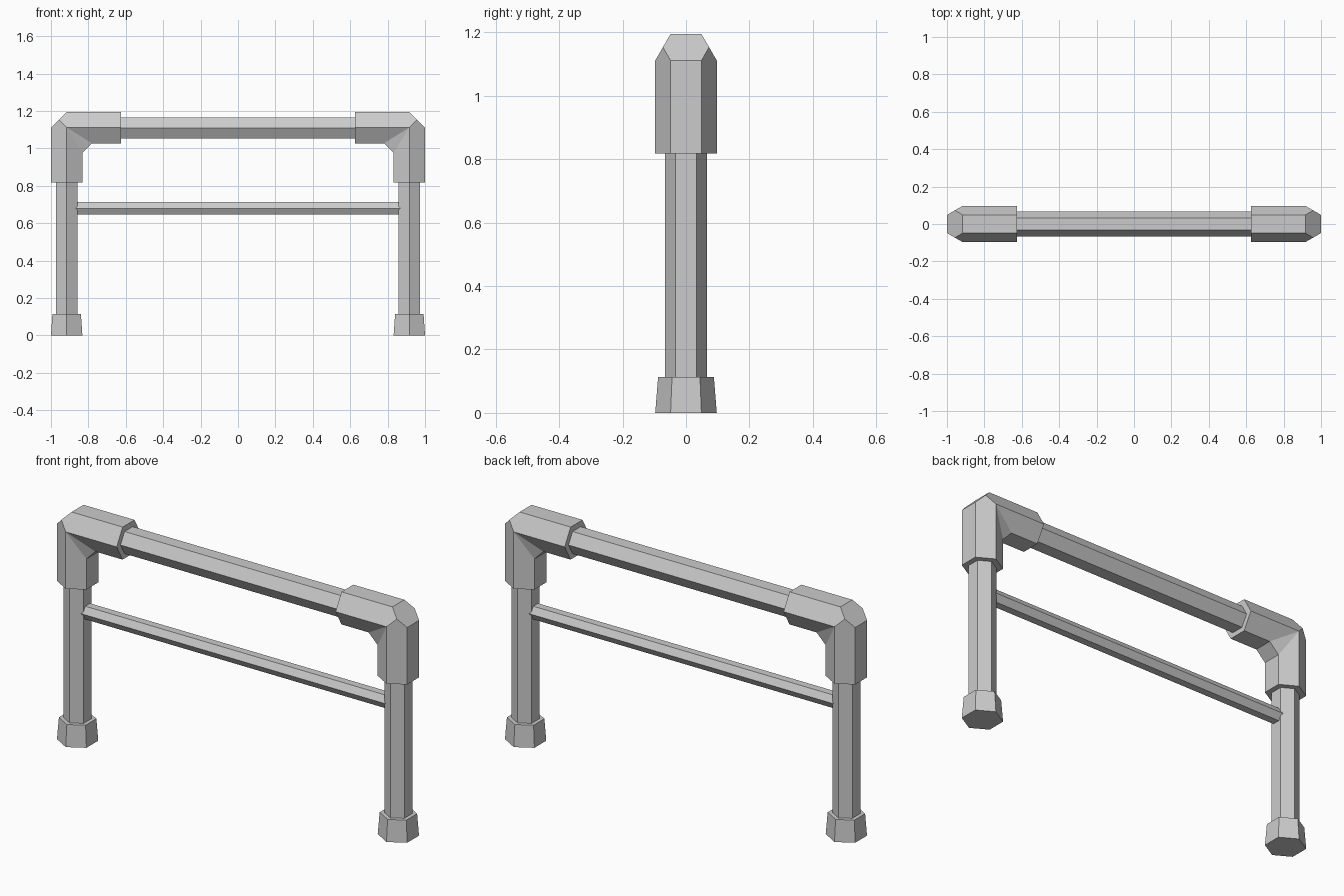
import bpy, bmesh
from math import sin, cos, pi
from mathutils import Vector

if "Cube" in bpy.data.objects:
    bpy.data.objects.remove(bpy.data.objects["Cube"])

CX, CZ = 0.916, 1.111      # leg centre line, top rail centre line
R = 0.097                  # radius of fittings
A = R * cos(pi / 6)        # flat-to-centre distance of fittings


def finish(name, bm):
    bmesh.ops.recalc_face_normals(bm, faces=bm.faces[:])
    me = bpy.data.meshes.new(name)
    bm.to_mesh(me)
    bm.free()
    ob = bpy.data.objects.new(name, me)
    bpy.context.collection.objects.link(ob)
    return ob


def loft(bm, rings):
    """Skin a list of six-point rings and cap both ends."""
    vs = [[bm.verts.new(p) for p in ring] for ring in rings]
    for a, b in zip(vs, vs[1:]):
        for i in range(6):
            j = (i + 1) % 6
            bm.faces.new((a[i], a[j], b[j], b[i]))
    bm.faces.new(vs[0])
    bm.faces.new(vs[-1])


def hexagon(r):
    """In-plane offset u and depth v, with corners facing front and back."""
    return [(r * sin(k * pi / 3), r * cos(k * pi / 3)) for k in range(6)]


def upright(name, x, sections):
    bm = bmesh.new()
    loft(bm, [[(x + u, v, z) for u, v in hexagon(r)] for z, r in sections])
    return finish(name, bm)


def crossbar(name, z, half, r):
    bm = bmesh.new()
    loft(bm, [[(x, v, z + u) for u, v in hexagon(r)] for x in (-half, half)])
    return finish(name, bm)


def elbow(name, s):
    bm = bmesh.new()
    h = hexagon(R)
    # mitred bend from the leg to the top rail
    loft(bm, [[(s * (CX - u), v, 0.817) for u, v in h],
              [(s * (CX - u), v, CZ - u) for u, v in h],
              [(s * 0.625, v, CZ - u) for u, v in h]])
    # flat cut across the outer corner
    cut = bmesh.ops.bisect_plane(
        bm, geom=bm.verts[:] + bm.edges[:] + bm.faces[:],
        plane_co=(s * (CX + A), 0, CZ), plane_no=Vector((s, 0, 1)).normalized(),
        clear_outer=True)
    edges = [e for e in cut['geom_cut'] if isinstance(e, bmesh.types.BMEdge)]
    bmesh.ops.edgeloop_fill(bm, edges=edges)
    # gusset in the inner corner
    pts = []
    for y in (-1, 1):
        pts += [(s * CX, y * R, CZ),
                (s * (CX - A), y * R / 2, CZ - A - 0.052),
                (s * (CX - A - 0.052), y * R / 2, CZ - A)]
    bmesh.ops.convex_hull(bm, input=[bm.verts.new(p) for p in pts])
    return finish(name, bm)


# Both sides: leg, rubber foot and corner fitting
for side, s in (("left", -1), ("right", 1)):
    upright(side + "_leg", s * CX, [(0.05, 0.066), (0.9, 0.066)])
    upright(side + "_foot", s * CX, [(0, R), (0.113, 0.088)])
    elbow(side + "_elbow", s)

# Rails between the sides
crossbar("top_rail", CZ - 0.002, 0.7, 0.066)
crossbar("lower_rail", 0.679, 0.9, 0.039)
